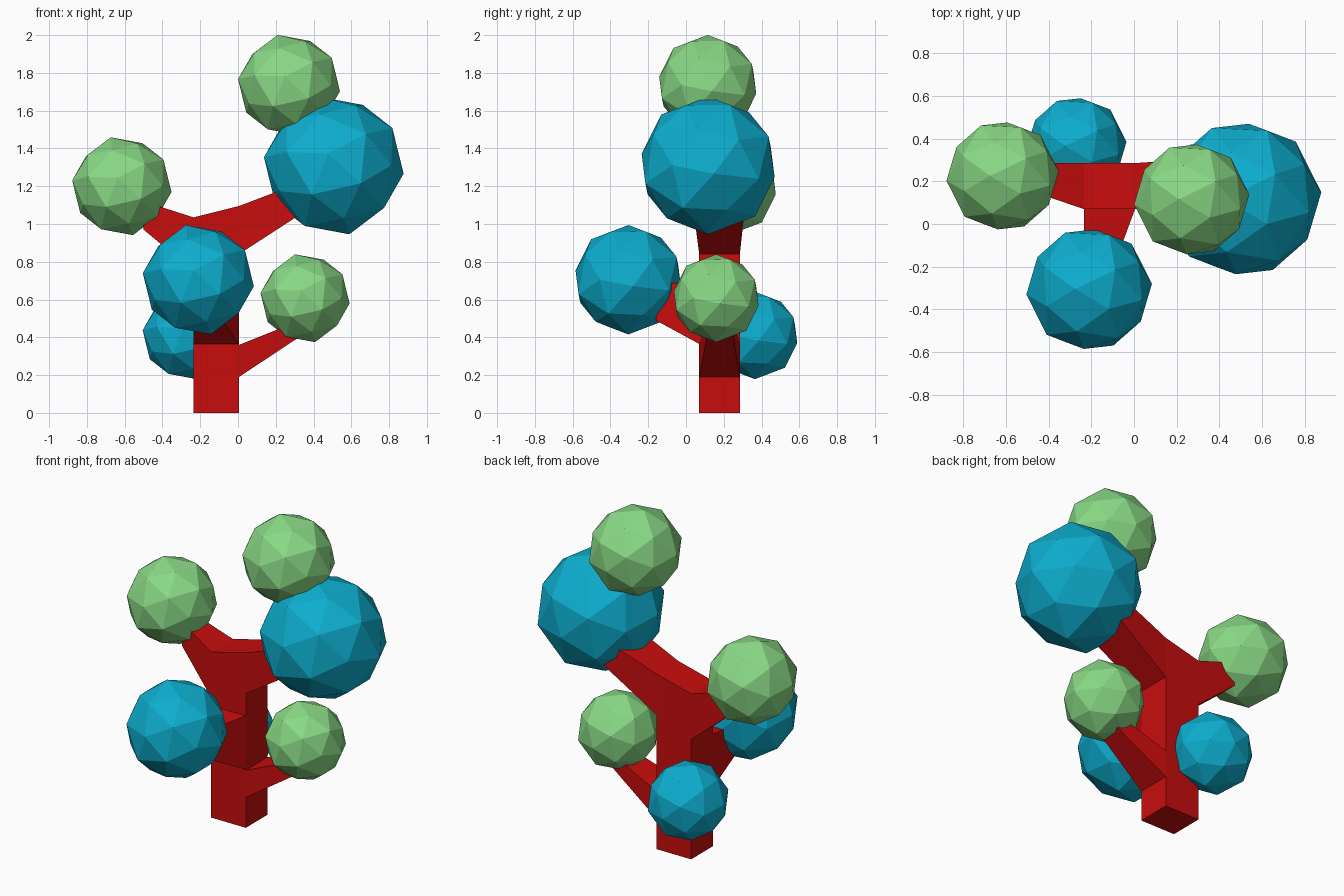
import bpy, bmesh
from math import sin, cos, radians
from mathutils import Matrix, Vector

cube = bpy.data.objects.get("Cube")
if cube:
    bpy.data.objects.remove(cube, do_unlink=True)


def material(name, rgb):
    m = bpy.data.materials.new(name)
    m.use_nodes = True
    m.diffuse_color = (*rgb, 1)
    m.node_tree.nodes["Principled BSDF"].inputs["Base Color"].default_value = (*rgb, 1)
    return m


RED = material("trunk red", (0.58, 0.004, 0.004))
BLUE = material("foliage blue", (0.004, 0.42, 0.62))
GREEN = material("foliage green", (0.25, 0.69, 0.235))


def hull(name, points, mat):
    """Flat-shaded convex solid around the given points."""
    bm = bmesh.new()
    verts = [bm.verts.new(p) for p in points]
    bmesh.ops.convex_hull(bm, input=verts)
    bmesh.ops.recalc_face_normals(bm, faces=bm.faces)
    mesh = bpy.data.meshes.new(name)
    bm.to_mesh(mesh)
    bm.free()
    mesh.materials.append(mat)
    obj = bpy.data.objects.new(name, mesh)
    bpy.context.collection.objects.link(obj)
    return obj


def rect(axis, at, a, b):
    """Four corners of a rectangle across the x or y axis; b is the z range."""
    if axis == "x":
        return [(at, u, z) for u in a for z in b]
    return [(u, at, z) for u in a for z in b]


# Faceted ball: dodecahedron corners plus a raised centre on every pentagon
def ball_points():
    turn, raised = 103, 0.96
    pts = [Vector((0, -raised, 0)), Vector((0, raised, 0))]
    rings = [(0.795, 0.607, 0, 1), (0.188, 0.982, 0, 1),
             (0.447, 0.894, 36, raised)]
    for h, r, offset, scale in rings:
        for side, shift in ((1, 0), (-1, 36)):
            for k in range(5):
                a = radians(turn + offset + shift + 72 * k)
                pts.append(Vector((r * cos(a), -h * side, r * sin(a))) * scale)
    tilt = Matrix.Rotation(radians(-5), 3, "Z") @ Matrix.Rotation(radians(-10), 3, "X")
    return [tilt @ p * 1.01 for p in pts]


BALL = ball_points()


def foliage(name, centre, radius, mat):
    obj = hull(name, [p * radius for p in BALL], mat)
    obj.location = centre


# Trunk with a slanted top
X, Y = (-0.235, 0.005), (0.07, 0.285)
hull("trunk", rect("x", X[0], Y, (0, 1.035)) + rect("x", X[1], Y, (0, 1.095)), RED)

# Tapered branches
hull("upper_right_branch", rect("x", X[0], Y, (0.75, 1.035))
     + rect("x", -0.5, (0.16, 0.285), (0.97, 1.12)), RED)
hull("upper_left_branch", rect("x", X[1], Y, (0.84, 1.095))
     + rect("x", 0.36, (0.04, 0.31), (1.07, 1.23)), RED)
hull("lower_left_branch", rect("x", X[1], Y, (0.19, 0.36))
     + rect("x", 0.33, (0.11, 0.25), (0.405, 0.49)), RED)
hull("front_branch", rect("y", Y[0], X, (0.365, 0.7))
     + rect("y", -0.16, (-0.235, -0.08), (0.49, 0.68)), RED)

# Foliage balls
foliage("top_foliage", (0.27, 0.115, 1.735), 0.27, GREEN)
foliage("upper_left_foliage", (0.507, 0.117, 1.31), 0.37, BLUE)
foliage("upper_right_foliage", (-0.615, 0.225, 1.2), 0.263, GREEN)
foliage("front_foliage", (-0.21, -0.305, 0.705), 0.294, BLUE)
foliage("lower_left_foliage", (0.355, 0.16, 0.607), 0.236, GREEN)
foliage("back_foliage", (-0.27, 0.365, 0.41), 0.235, BLUE)
